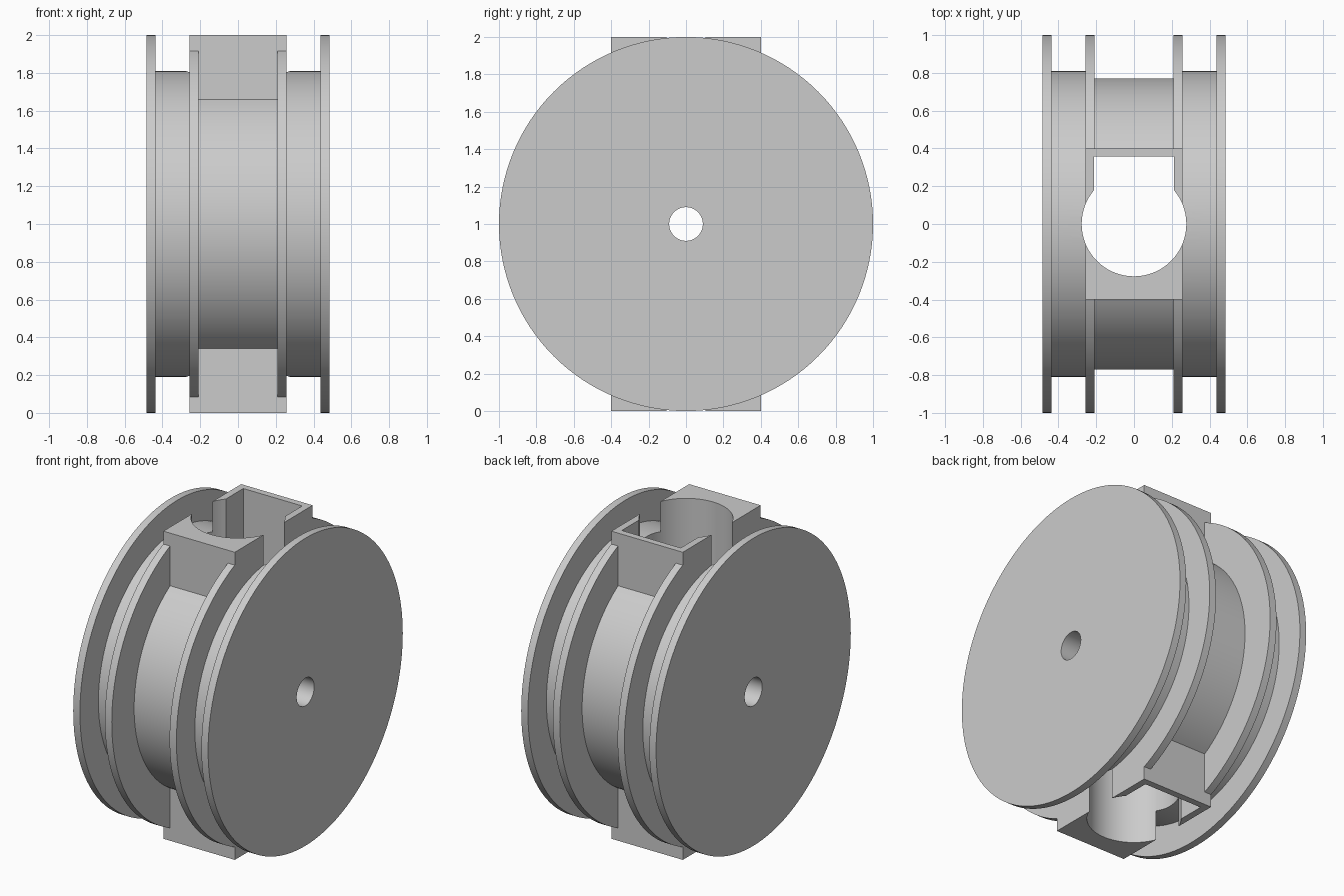
import bpy, bmesh, math
from mathutils import Matrix

cube = bpy.data.objects.get("Cube")
if cube:
    bpy.data.objects.remove(cube, do_unlink=True)

grey = bpy.data.materials.new("plain grey")
grey.use_nodes = True
grey.diffuse_color = (0.6, 0.6, 0.6, 1)
grey.node_tree.nodes["Principled BSDF"].inputs["Base Color"].default_value = (0.6, 0.6, 0.6, 1)

SEGMENTS = 128


def finish(name, bm):
    bmesh.ops.recalc_face_normals(bm, faces=bm.faces)
    mesh = bpy.data.meshes.new(name)
    bm.to_mesh(mesh)
    bm.free()
    mesh.materials.append(grey)
    obj = bpy.data.objects.new(name, mesh)
    bpy.context.collection.objects.link(obj)
    return obj


def lathe_x(name, profile):
    """Spin (x, radius) points around the axle; both ends are capped."""
    bm = bmesh.new()
    rings = []
    for x, r in profile:
        angles = [2 * math.pi * i / SEGMENTS for i in range(SEGMENTS)]
        rings.append([bm.verts.new((x, r * math.cos(a), 1 + r * math.sin(a))) for a in angles])
    for a, b in zip(rings, rings[1:]):
        for i in range(SEGMENTS):
            j = (i + 1) % SEGMENTS
            bm.faces.new((a[i], a[j], b[j], b[i]))
    bm.faces.new(rings[0])
    bm.faces.new(rings[-1])
    return finish(name, bm)


def box(name, x, y0, y1, z0, z1):
    bm = bmesh.new()
    place = Matrix.Translation((0, (y0 + y1) / 2, (z0 + z1) / 2))
    size = Matrix.Diagonal((2 * x, y1 - y0, z1 - z0, 1))
    bmesh.ops.create_cube(bm, size=1, matrix=place @ size)
    return finish(name, bm)


def combine(target, other, operation):
    mod = target.modifiers.new(other.name, 'BOOLEAN')
    mod.operation = operation
    mod.solver = 'EXACT'
    mod.object = other
    bpy.ops.object.select_all(action='DESELECT')
    bpy.context.view_layer.objects.active = target
    target.select_set(True)
    bpy.ops.object.modifier_apply(modifier=mod.name)
    bpy.data.objects.remove(other, do_unlink=True)


# Spool body: outer flanges, side drums, inner flanges and centre drum
half = [(0.485, 1), (0.437, 1), (0.437, 0.81), (0.257, 0.81),
        (0.257, 1), (0.208, 1), (0.208, 0.77)]
spool = lathe_x("spool", [(-x, r) for x, r in half] + half[::-1])

# Upright block through the middle
combine(spool, box("block", 0.257, -0.4, 0.4, 0, 2), 'UNION')

# Vertical round bore
bm = bmesh.new()
bmesh.ops.create_cone(bm, cap_ends=True, segments=96, radius1=0.277, radius2=0.277,
                      depth=3, matrix=Matrix.Translation((0, 0, 1)))
combine(spool, finish("bore", bm), 'DIFFERENCE')

# Rectangular slot behind the bore
combine(spool, box("slot", 0.212, 0, 0.357, -0.5, 2.5), 'DIFFERENCE')

# Axle hole
combine(spool, lathe_x("axle_hole", [(-1, 0.09), (1, 0.09)]), 'DIFFERENCE')

bpy.context.view_layer.objects.active = spool
spool.select_set(True)
bpy.ops.object.shade_smooth_by_angle(angle=math.radians(30))
